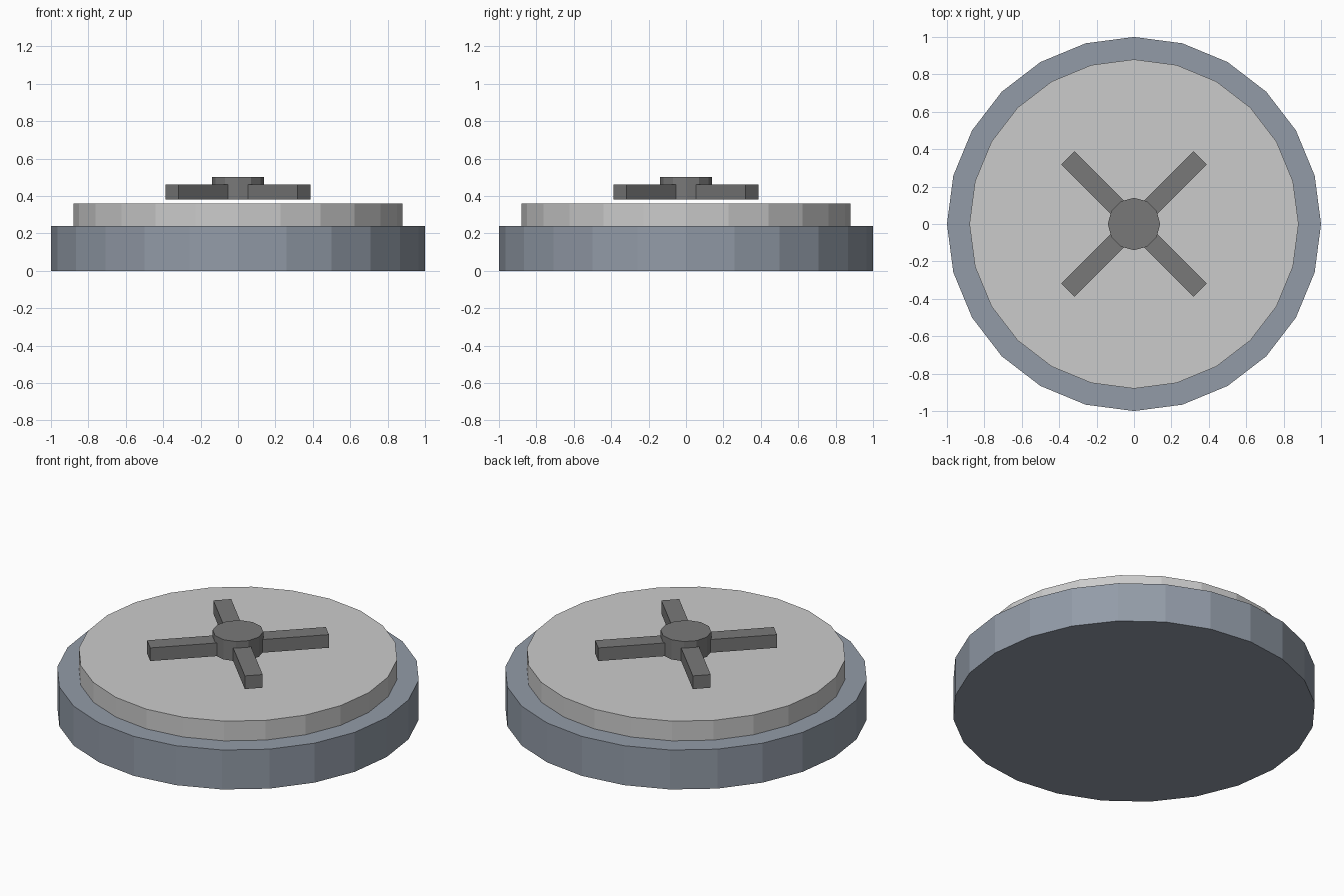
import bpy, math

if "Cube" in bpy.data.objects:
    bpy.data.objects.remove(bpy.data.objects["Cube"])


def material(name, rgb):
    m = bpy.data.materials.new(name)
    m.diffuse_color = (*rgb, 1)
    m.use_nodes = True
    m.node_tree.nodes["Principled BSDF"].inputs["Base Color"].default_value = m.diffuse_color
    return m


def finish(ob, name, mat=None):
    ob.name = name
    if mat:
        ob.data.materials.append(mat)
    return ob


def disc(name, radius, z0, z1, sides, mat=None):
    bpy.ops.mesh.primitive_cylinder_add(vertices=sides, radius=radius, depth=z1 - z0,
                                        location=(0, 0, (z0 + z1) / 2))
    return finish(bpy.context.object, name, mat)


blue_grey = material("blue_grey", (0.29, 0.33, 0.39))
dark = material("dark_grey", (0.19, 0.19, 0.19))

# Stepped round body
disc("base_disc", 1.0, 0.0, 0.24, 24, blue_grey)
disc("upper_plate", 0.88, 0.24, 0.36, 24)

# Raised hub, hovering just above the plate
disc("hub", 0.14, 0.38, 0.50, 12, dark)

# Two crossed bars forming the four spokes
for i, angle in enumerate((45, 135)):
    bpy.ops.mesh.primitive_cube_add(size=1, location=(0, 0, 0.42),
                                    rotation=(0, 0, math.radians(angle)))
    bar = finish(bpy.context.object, f"cross_bar_{i + 1}", dark)
    bar.scale = (1.0, 0.10, 0.08)
